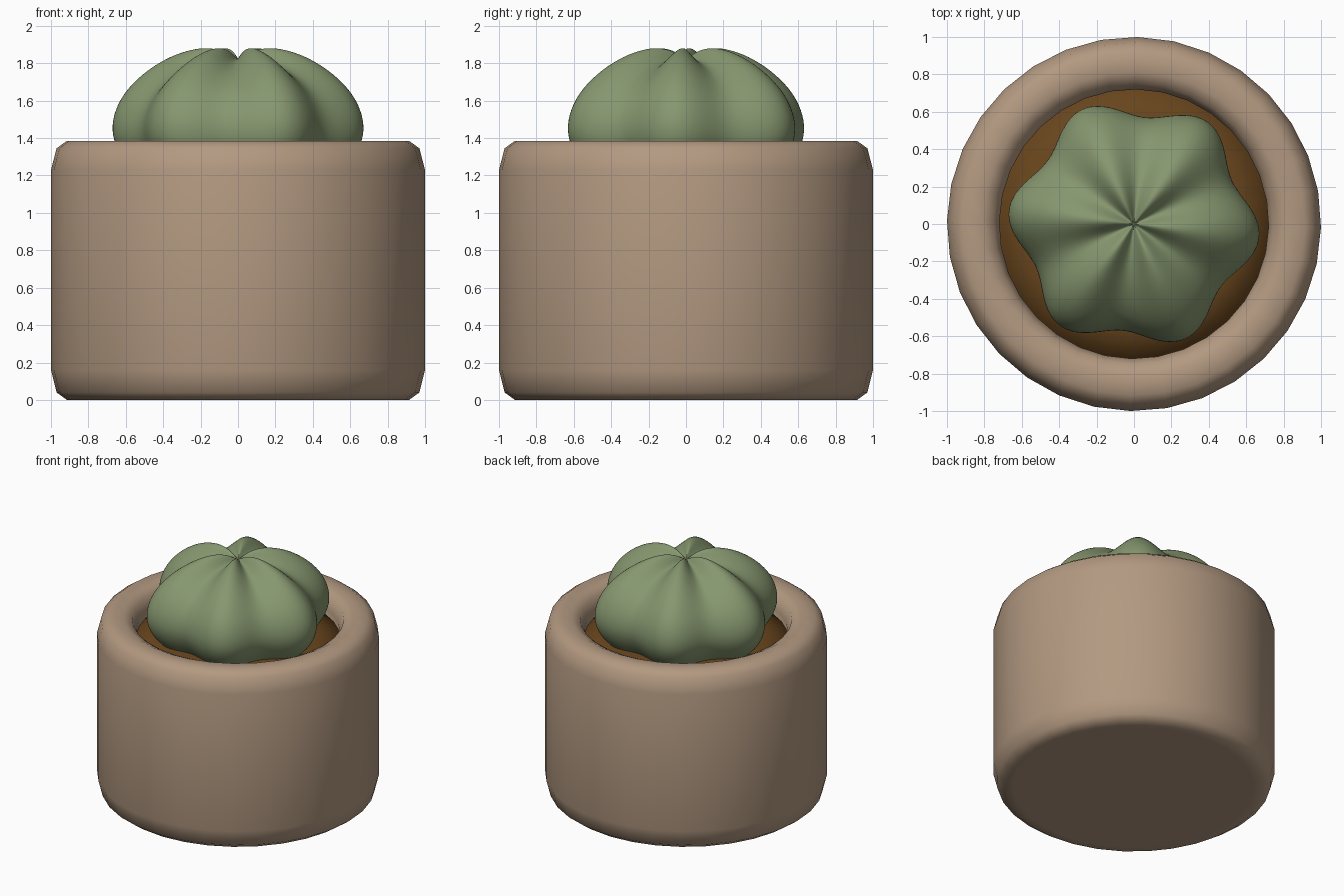
import bpy, bmesh
from math import cos, sin, pi, radians

if "Cube" in bpy.data.objects:
    bpy.data.objects.remove(bpy.data.objects["Cube"])


def colour(obj, name, rgb):
    mat = bpy.data.materials.new(name)
    mat.diffuse_color = (*rgb, 1)
    mat.use_nodes = True
    mat.node_tree.nodes["Principled BSDF"].inputs["Base Color"].default_value = mat.diffuse_color
    obj.data.materials.append(mat)


def loft(name, rings, rgb):
    """Skin a list of equal-length point rings, closing both ends."""
    bm = bmesh.new()
    vs = [[bm.verts.new(p) for p in ring] for ring in rings]
    n = len(vs[0])
    for a, b in zip(vs, vs[1:]):
        for i in range(n):
            j = (i + 1) % n
            bm.faces.new((a[i], a[j], b[j], b[i]))
    bm.faces.new(vs[0][::-1])
    bm.faces.new(vs[-1])
    bmesh.ops.recalc_face_normals(bm, faces=bm.faces)
    for f in bm.faces:
        f.smooth = True
    me = bpy.data.meshes.new(name)
    bm.to_mesh(me)
    bm.free()
    obj = bpy.data.objects.new(name, me)
    bpy.context.collection.objects.link(obj)
    colour(obj, name + "_colour", rgb)
    return obj


def lathe(name, profile, rgb, sides=32):
    turn = radians(-1.1)
    return loft(name, [[(r * cos(turn + 2 * pi * i / sides),
                         r * sin(turn + 2 * pi * i / sides), z)
                        for i in range(sides)] for r, z in profile], rgb)


# Thick-walled pot with rounded rim and foot
lathe("pot", [(0.85, 0), (0.915, 0), (0.97, 0.04), (1.0, 0.16), (1.0, 1.23),
              (0.97, 1.345), (0.915, 1.385), (0.81, 1.385), (0.75, 1.355),
              (0.72, 1.27), (0.72, 1.1)], (0.45, 0.32, 0.22))

# Gently mounded soil
lathe("soil", [(0.725, 1.12), (0.725, 1.22), (0.55, 1.25), (0.3, 1.26)],
      (0.14, 0.06, 0.012))

# Six-lobed cactus: blend between a ridge profile and a groove profile
ridge = [(0.40, 1.12), (0.56, 1.22), (0.655, 1.33), (0.69, 1.44), (0.667, 1.56),
         (0.60, 1.67), (0.49, 1.77), (0.36, 1.845), (0.25, 1.878), (0.17, 1.888),
         (0.09, 1.873), (0.04, 1.845), (0.006, 1.825)]
groove = [(0.35, 1.12), (0.47, 1.22), (0.55, 1.33), (0.577, 1.43), (0.56, 1.53),
          (0.51, 1.62), (0.43, 1.695), (0.33, 1.755), (0.24, 1.79), (0.16, 1.81),
          (0.09, 1.82), (0.04, 1.823), (0.006, 1.825)]
rings = []
for (r1, z1), (r0, z0) in zip(ridge, groove):
    ring = []
    for i in range(48):
        a = 2 * pi * i / 48
        w = 0.5 + 0.5 * cos(6 * a)
        r, z = r0 + (r1 - r0) * w, z0 + (z1 - z0) * w
        ring.append((r * cos(a - radians(6)), r * sin(a - radians(6)), z))
    rings.append(ring)
cactus = loft("cactus", rings, (0.24, 0.31, 0.16))
cactus.modifiers.new("smooth", "SUBSURF").levels = 2
cactus.modifiers["smooth"].render_levels = 2
